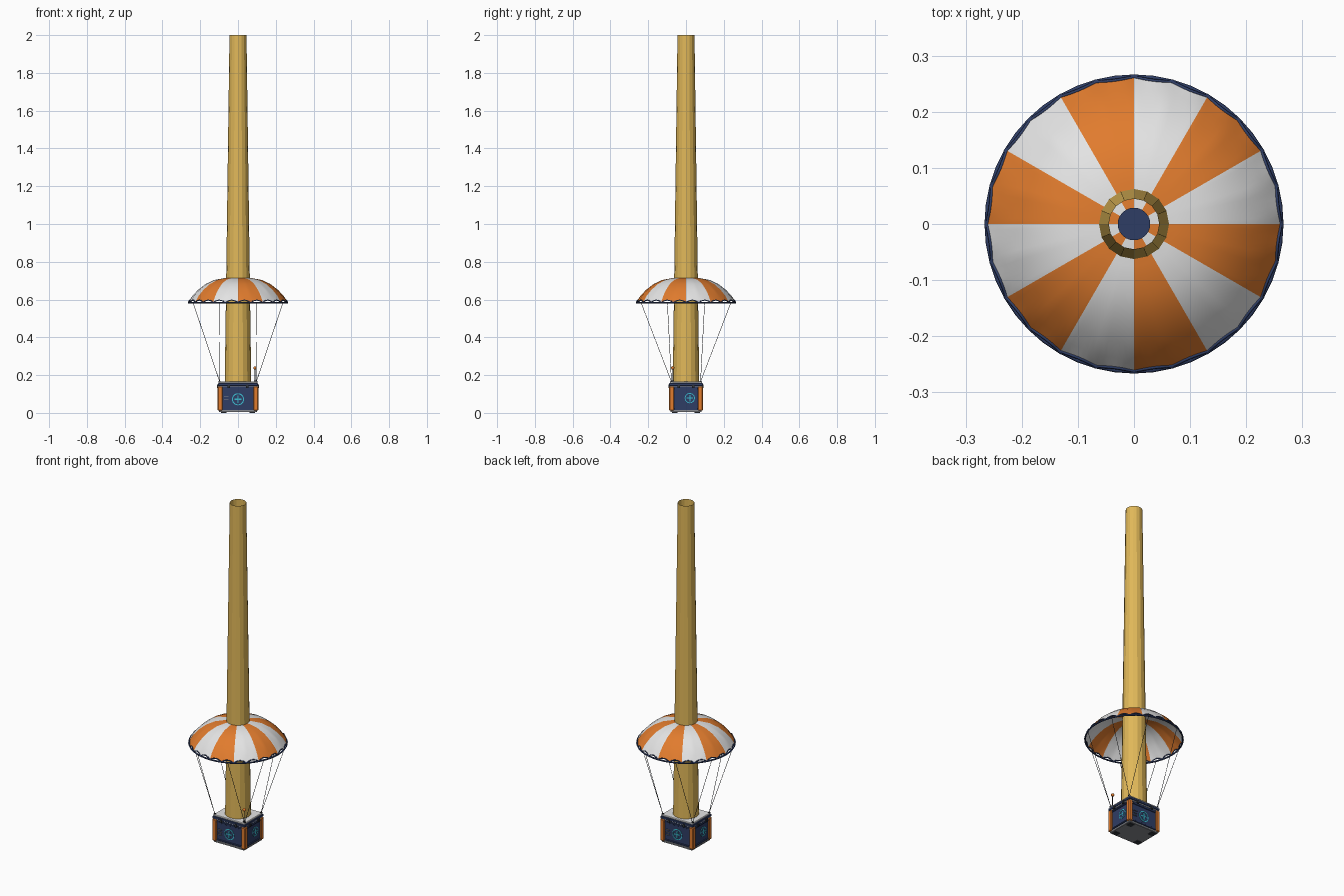
import bpy, bmesh
from math import sin, cos, pi, radians, atan2, floor
from mathutils import Vector, Matrix

if "Cube" in bpy.data.objects:
    bpy.data.objects.remove(bpy.data.objects["Cube"])


def material(name, r, g, b):
    m = bpy.data.materials.new(name)
    m.use_nodes = True
    m.diffuse_color = (r, g, b, 1)
    m.node_tree.nodes["Principled BSDF"].inputs["Base Color"].default_value = (r, g, b, 1)
    return m


GOLD = material("gold beam", 0.75, 0.48, 0.10)
ORANGE = material("orange", 0.75, 0.2, 0.027)
WHITE = material("white", 0.78, 0.78, 0.78)
NAVY = material("navy", 0.028, 0.047, 0.13)
CYAN = material("cyan", 0.045, 0.52, 0.65)
GREY = material("grey", 0.25, 0.26, 0.28)
DARK = material("dark cord", 0.03, 0.035, 0.045)


def finish(name, bm, *mats, smooth=False):
    bmesh.ops.recalc_face_normals(bm, faces=bm.faces)
    me = bpy.data.meshes.new(name)
    bm.to_mesh(me)
    bm.free()
    ob = bpy.data.objects.new(name, me)
    bpy.context.collection.objects.link(ob)
    for m in mats:
        me.materials.append(m)
    if smooth:
        bpy.ops.object.select_all(action='DESELECT')
        ob.select_set(True)
        bpy.context.view_layer.objects.active = ob
        bpy.ops.object.shade_smooth_by_angle(angle=radians(40))
    return ob


def box(name, centre, size, mat, bevel=0.0):
    bm = bmesh.new()
    bmesh.ops.create_cube(bm, size=1)
    bmesh.ops.transform(bm, matrix=Matrix.Translation(centre) @ Matrix.Diagonal((*size, 1)), verts=bm.verts)
    if bevel:
        bmesh.ops.bevel(bm, geom=bm.edges[:], offset=bevel, segments=1, affect='EDGES')
    return finish(name, bm, mat)


def rod(name, a, b, radius, mat, sides=6, radius2=None, caps=True):
    a, b = Vector(a), Vector(b)
    d = b - a
    bm = bmesh.new()
    bmesh.ops.create_cone(bm, cap_ends=caps, segments=sides, radius1=radius,
                          radius2=radius if radius2 is None else radius2, depth=d.length)
    rot = Vector((0, 0, 1)).rotation_difference(d).to_matrix().to_4x4()
    bmesh.ops.transform(bm, matrix=Matrix.Translation((a + b) / 2) @ rot, verts=bm.verts)
    return finish(name, bm, mat)


def loop_tube(name, points, radius, mat):
    cu = bpy.data.curves.new(name, 'CURVE')
    cu.dimensions = '3D'
    cu.bevel_depth = radius
    cu.bevel_resolution = 1
    sp = cu.splines.new('POLY')
    sp.points.add(len(points) - 1)
    for p, co in zip(sp.points, points):
        p.co = (*co, 1)
    sp.use_cyclic_u = True
    cu.materials.append(mat)
    ob = bpy.data.objects.new(name, cu)
    bpy.context.collection.objects.link(ob)


# Signal beam: open tapered tube
rod("signal_beam", (0, 0, 0.165), (0, 0, 2), 0.07, GOLD, 16, 0.045, caps=False)

# Canopy: twelve alternating gores, pleated and scalloped toward the rim
STEPS = 144
PROFILE = [(0.028, 0.716), (0.075, 0.713), (0.125, 0.704), (0.172, 0.682),
           (0.213, 0.65), (0.243, 0.617), (0.262, 0.585)]


def canopy_point(i, k):
    a = 2 * pi * i / STEPS
    r, z = PROFILE[k]
    t = k / (len(PROFILE) - 1)
    wave = abs(sin(12 * a))
    r -= 0.004 * t * t * wave
    if k == len(PROFILE) - 1:
        z += 0.012 * wave
    return Vector((r * cos(a), r * sin(a), z))


bm = bmesh.new()
rings = [[bm.verts.new(canopy_point(i, k)) for i in range(STEPS)] for k in range(len(PROFILE))]
for lo, hi in zip(rings[1:], rings):
    for i in range(STEPS):
        j = (i + 1) % STEPS
        f = bm.faces.new((hi[i], lo[i], lo[j], hi[j]))
        f.material_index = (i * 12 // STEPS) % 2
finish("canopy", bm, WHITE, ORANGE, smooth=True)

rod("canopy_crown", (0, 0, 0.712), (0, 0, 0.721), 0.029, NAVY, 24)
loop_tube("scalloped_hem", [canopy_point(i, len(PROFILE) - 1) for i in range(STEPS)], 0.003, NAVY)
loop_tube("rim_ring", [(0.262 * cos(2 * pi * i / 48), 0.262 * sin(2 * pi * i / 48), 0.584)
                       for i in range(48)], 0.0045, NAVY)

# Suspension lines: two from every crate corner
for k in range(8):
    a = radians(22.5 + 45 * k)
    sx, sy = (1 if cos(a) > 0 else -1), (1 if sin(a) > 0 else -1)
    rod("suspension_line", (0.258 * cos(a), 0.258 * sin(a), 0.585),
        (0.097 * sx, 0.077 * sy, 0.165), 0.0013, DARK, 5)

# Crate body, base and lid
box("crate_body", (0, 0, 0.077), (0.196, 0.16, 0.134), NAVY, 0.004)
box("crate_base", (0, 0, 0.01), (0.2, 0.166, 0.012), GREY, 0.002)
box("lid_seam", (0, 0, 0.142), (0.202, 0.168, 0.005), WHITE)
box("lid_band", (0, 0, 0.15), (0.21, 0.178, 0.014), NAVY, 0.002)
box("lid_top", (0, 0, 0.161), (0.204, 0.172, 0.009), WHITE, 0.003)

# Corner posts, feet and line anchors
for sx in (-1, 1):
    for sy in (-1, 1):
        box("corner_post", (0.095 * sx, 0.076 * sy, 0.076), (0.026, 0.026, 0.128), ORANGE, 0.004)
        box("foot", (0.075 * sx, 0.06 * sy, 0.004), (0.03, 0.03, 0.008), DARK)
        box("line_anchor", (0.097 * sx, 0.077 * sy, 0.167), (0.01, 0.01, 0.006), DARK)


def emblem(face, u, z, radius):
    """Ring and cross on a wall; face maps (across, out, up) to the crate."""
    bm = bmesh.new()
    n = 24
    loops = [[bm.verts.new((r * cos(2 * pi * i / n), 0, r * sin(2 * pi * i / n))) for i in range(n)]
             for r in (radius, radius * 0.84)]
    for i in range(n):
        j = (i + 1) % n
        bm.faces.new((loops[0][i], loops[0][j], loops[1][j], loops[1][i]))
    long, thin = radius * 0.62, radius * 0.1
    for w, h in ((long, thin), (thin, long)):
        bm.faces.new([bm.verts.new((x * w, 0, y * h)) for x, y in ((-1, -1), (1, -1), (1, 1), (-1, 1))])
    geo = bmesh.ops.extrude_face_region(bm, geom=bm.faces[:])["geom"]
    bmesh.ops.translate(bm, vec=(0, -0.002, 0), verts=[v for v in geo if isinstance(v, bmesh.types.BMVert)])
    bmesh.ops.transform(bm, matrix=face @ Matrix.Translation((u, 0, z)), verts=bm.verts)
    finish("wall_emblem", bm, CYAN)


# Wall details, repeated on all four sides
for k in range(4):
    long_wall = k % 2 == 0
    out = 0.08 if long_wall else 0.098
    half = 0.082 if long_wall else 0.063
    face = Matrix.Rotation(k * pi / 2, 4, 'Z') @ Matrix.Translation((0, -out, 0))
    for z in (0.022, 0.128):
        rail = box("wall_rail", (0, -0.002, z), (half * 2, 0.006, 0.008), NAVY, 0.001)
        rail.data.transform(face)
    if long_wall:
        emblem(face, 0, 0.072, 0.032)
        for i in range(3):
            fin = box("wall_louvre", (-0.062, -0.003, 0.055 + 0.015 * i), (0.026, 0.006, 0.002), GREY)
            fin.data.transform(face)
    else:
        emblem(face, 0.02, 0.078, 0.027)
    for s in (-1, 1):
        latch = box("lid_latch", (s * half * 0.6, -0.009, 0.141), (0.014, 0.008, 0.018), DARK, 0.001)
        latch.data.transform(face)

# Beacon mast on the front left corner
rod("beacon_mast", (0.09, -0.07, 0.163), (0.09, -0.07, 0.232), 0.0025, DARK, 8)
rod("beacon_base", (0.09, -0.07, 0.163), (0.09, -0.07, 0.172), 0.006, DARK, 8)
bm = bmesh.new()
bmesh.ops.create_uvsphere(bm, u_segments=12, v_segments=8, radius=0.009)
bmesh.ops.translate(bm, vec=(0.09, -0.07, 0.238), verts=bm.verts)
finish("beacon_lamp", bm, ORANGE, smooth=True)
